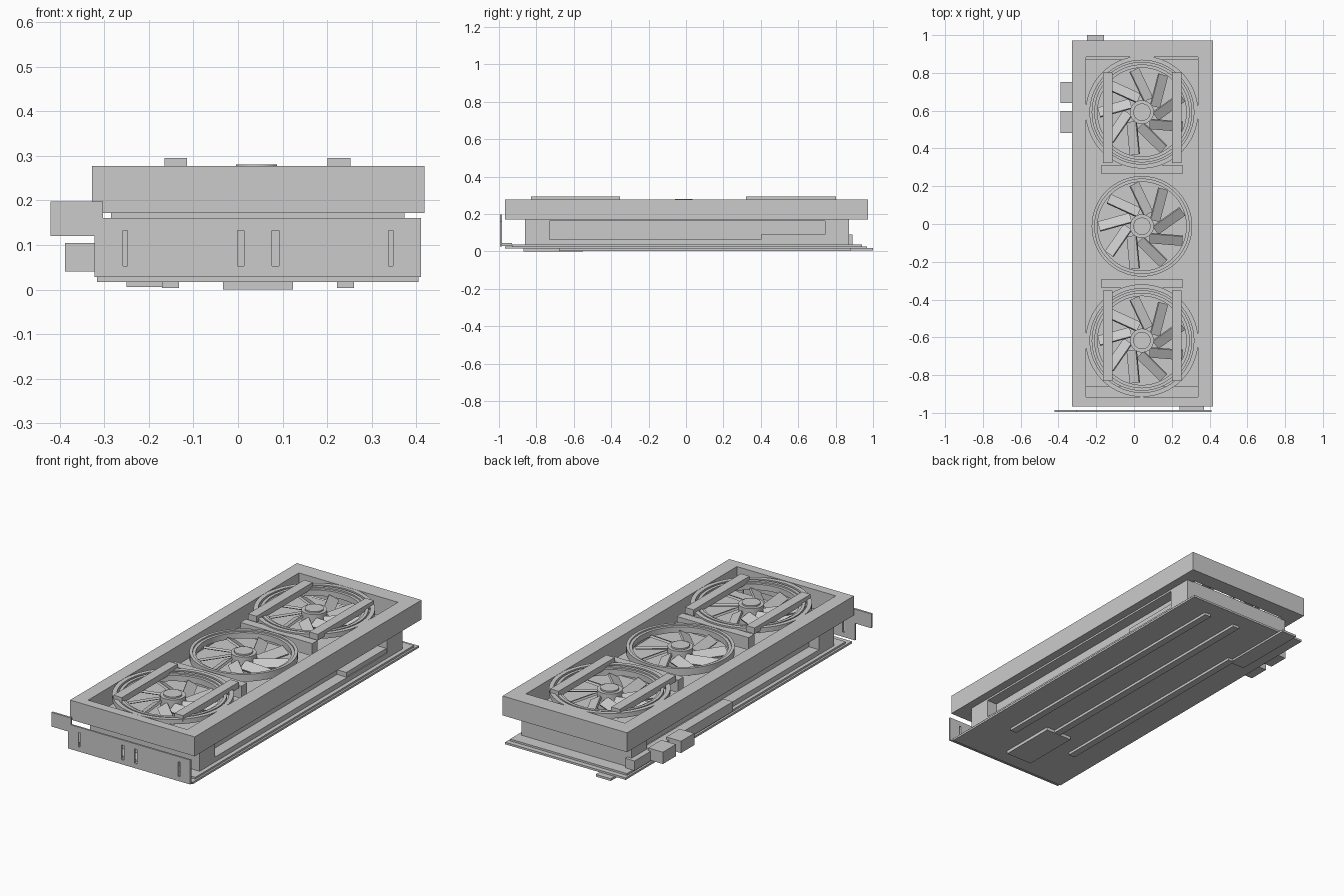
import bpy, bmesh, math
from mathutils import Matrix, Vector

if "Cube" in bpy.data.objects:
    bpy.data.objects.remove(bpy.data.objects["Cube"])


def finish(bm, name, smooth=False):
    bmesh.ops.recalc_face_normals(bm, faces=bm.faces)
    me = bpy.data.meshes.new(name)
    bm.to_mesh(me)
    bm.free()
    ob = bpy.data.objects.new(name, me)
    bpy.context.collection.objects.link(ob)
    if smooth:
        bpy.ops.object.select_all(action='DESELECT')
        ob.select_set(True)
        bpy.context.view_layer.objects.active = ob
        bpy.ops.object.shade_smooth_by_angle(angle=math.radians(30))
    return ob


def add_box(bm, x0, x1, y0, y1, z0, z1):
    m = Matrix.Translation(((x0 + x1) / 2, (y0 + y1) / 2, (z0 + z1) / 2))
    m = m @ Matrix.Diagonal((x1 - x0, y1 - y0, z1 - z0, 1))
    bmesh.ops.create_cube(bm, size=1, matrix=m)


def box(name, *dims):
    bm = bmesh.new()
    add_box(bm, *dims)
    return finish(bm, name)


def band(name, outer, inner, z0, z1, smooth=False):
    """Closed loop with a rectangular section between two outlines."""
    bm = bmesh.new()
    loops = [[bm.verts.new((x, y, z)) for x, y in pts]
             for pts, z in ((outer, z0), (outer, z1), (inner, z1), (inner, z0))]
    n = len(outer)
    for k in range(4):
        a, b = loops[k], loops[(k + 1) % 4]
        for i in range(n):
            j = (i + 1) % n
            bm.faces.new((a[i], a[j], b[j], b[i]))
    return finish(bm, name, smooth)


def rect(x0, x1, y0, y1):
    return [(x0, y0), (x1, y0), (x1, y1), (x0, y1)]


def circle(cx, cy, r, n=64):
    return [(cx + r * math.cos(2 * math.pi * i / n),
             cy + r * math.sin(2 * math.pi * i / n)) for i in range(n)]


def disc(name, cx, cy, r, z0, z1):
    bm = bmesh.new()
    bmesh.ops.create_cone(bm, cap_ends=True, segments=48, radius1=r, radius2=r, depth=z1 - z0,
                          matrix=Matrix.Translation((cx, cy, (z0 + z1) / 2)))
    return finish(bm, name, True)


# shroud frame
band("shroud_frame", rect(-0.328, 0.418, -0.967, 0.972),
     rect(-0.255, 0.338, -0.917, 0.885), 0.172, 0.277)

# heatsink: base, top slab, end blocks and recessed core
box("heatsink_base", -0.285, 0.373, -0.86, 0.872, 0.038, 0.065)
box("heatsink_top", -0.285, 0.373, -0.86, 0.872, 0.162, 0.176)
box("heatsink_core", -0.225, 0.313, -0.74, 0.75, 0.06, 0.165)
box("heatsink_front_block", -0.285, 0.373, -0.86, -0.73, 0.06, 0.165)
box("heatsink_rear_block", -0.285, 0.373, 0.742, 0.872, 0.06, 0.165)
box("recess_bar", 0.30, 0.368, 0.40, 0.742, 0.064, 0.09)
box("power_rail", -0.315, -0.26, 0.05, 0.89, 0.037, 0.09)

# circuit board and backplate
box("circuit_board", -0.305, 0.395, -0.93, 0.94, 0.027, 0.038)
box("backplate", -0.316, 0.405, -0.967, 0.967, 0.017, 0.028)

# ribs and raised pads under the backplate
box("rib_right", 0.222, 0.26, -0.68, 0.88, 0.003, 0.018)
box("rib_centre", 0.032, 0.072, -0.56, 0.88, 0.003, 0.018)
box("rib_left", -0.17, -0.132, -0.68, 0.60, 0.003, 0.018)
box("chip_pad", -0.034, 0.123, -0.87, -0.55, 0.0, 0.018)
box("rear_tab", -0.25, -0.16, 0.58, 1.0, 0.006, 0.018)

# power sockets
for i, (y0, y1) in enumerate(((0.64, 0.752), (0.483, 0.597))):
    box(f"power_socket_{i + 1}", -0.388, -0.30, y0, y1, 0.04, 0.104)

# slotted mounting bracket with upper ear and foot
bracket = box("bracket_plate", -0.322, 0.41, -0.995, -0.985, 0.028, 0.16)
bm = bmesh.new()
for x, w in ((-0.253, 0.01), (0.006, 0.015), (0.084, 0.015), (0.343, 0.01)):
    add_box(bm, x - w / 2, x + w / 2, -1.05, -0.95, 0.053, 0.132)
cutter = finish(bm, "bracket_slot_cutter")
cutter.hide_render = True
cutter.hide_viewport = True
mod = bracket.modifiers.new("slots", 'BOOLEAN')
mod.operation = 'DIFFERENCE'
mod.solver = 'EXACT'
mod.object = cutter
box("bracket_ear", -0.42, -0.303, -0.9955, -0.9845, 0.12, 0.197)
box("bracket_foot", 0.24, 0.37, -0.99, -0.93, 0.03, 0.045)

# fans
CX, BLADES = 0.042, 9
for f, cy in enumerate((-0.617, -0.012, 0.592)):
    tag = f"fan_{f + 1}"
    if f != 1:
        band(tag + "_shroud_ring", circle(CX, cy, 0.298), circle(CX, cy, 0.275), 0.25, 0.276, True)
    band(tag + "_ring", circle(CX, cy, 0.266), circle(CX, cy, 0.25), 0.235, 0.274, True)
    band(tag + "_inner_ring", circle(CX, cy, 0.251), circle(CX, cy, 0.235), 0.235, 0.266, True)
    disc(tag + "_hub", CX, cy, 0.063, 0.176, 0.272)
    disc(tag + "_cap", CX, cy, 0.046, 0.27, 0.28)
    # swept and pitched flat blades
    bm = bmesh.new()
    for k in range(BLADES):
        a = 2 * math.pi * k / BLADES + 0.2
        m = (Matrix.Translation((CX, cy, 0.235)) @ Matrix.Rotation(a, 4, 'Z')
             @ Matrix.Translation((0.145, 0, 0)) @ Matrix.Rotation(math.radians(24), 4, 'Z')
             @ Matrix.Rotation(math.radians(28), 4, 'X') @ Matrix.Diagonal((0.175, 0.056, 0.012, 1)))
        bmesh.ops.create_cube(bm, size=1, matrix=m)
    finish(bm, tag + "_blades")

# struts over the outer fans and bridges between fans
for end, (y0, y1) in (("front", (-0.83, -0.352)), ("rear", (0.322, 0.802))):
    for side, (x0, x1) in (("left", (-0.165, -0.114)), ("right", (0.201, 0.252))):
        box(f"strut_{end}_{side}", x0, x1, y0, y1, 0.262, 0.295)
for end, (y0, y1) in (("front", (-0.338, -0.29)), ("rear", (0.266, 0.313))):
    box(f"bridge_{end}", -0.172, 0.258, y0, y1, 0.20, 0.268)
